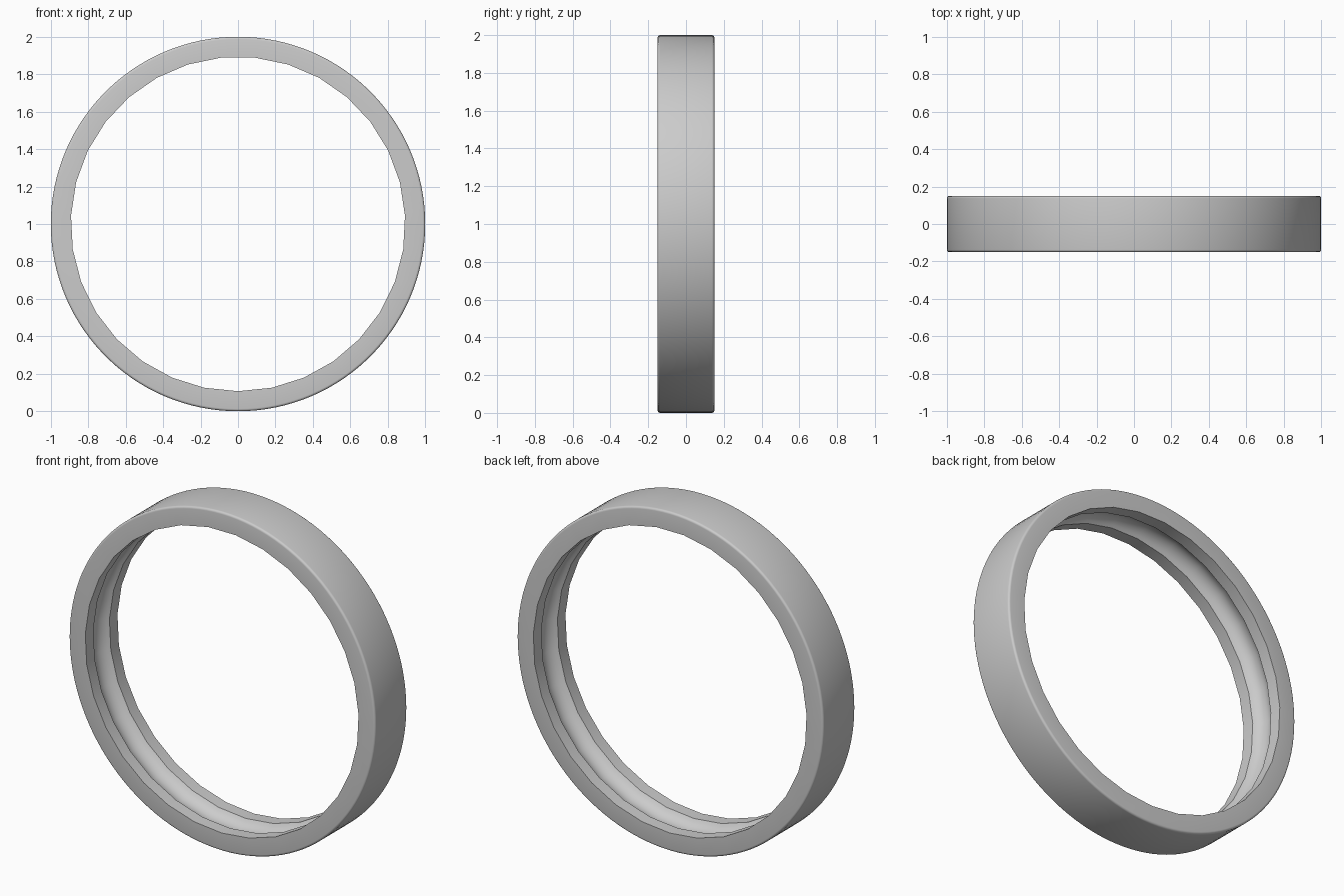
import bpy
import bmesh
from math import sin, cos, pi, asin, radians

cube = bpy.data.objects.get("Cube")
if cube:
    bpy.data.objects.remove(cube, do_unlink=True)

INNER_SIDES = 31
RATIO = 4                      # outer sides per inner side
OUTER_SIDES = INNER_SIDES * RATIO
R_OUT, R_IN, HALF = 1.0, 0.893, 0.15
FILLET = 0.013
GROOVE_HALF, GROOVE_DEPTH = 0.075, 0.045

steel = bpy.data.materials.new("brushed_grey")
steel.use_nodes = True
colour = (0.6, 0.6, 0.6, 1)
steel.diffuse_color = colour
steel.node_tree.nodes["Principled BSDF"].inputs["Base Color"].default_value = colour


def revolve(bm, profile, sides):
    """Spin (radius, y) points around the y axis; return the rings of vertices."""
    rings = []
    for r, y in profile:
        angles = [2 * pi * i / sides for i in range(sides)]
        rings.append([bm.verts.new((r * sin(a), y, 1 - r * cos(a))) for a in angles])
    for a, b in zip(rings, rings[1:]):
        for i in range(sides):
            j = (i + 1) % sides
            bm.faces.new((a[i], a[j], b[j], b[i]))
    return rings


# Outer wall with a small rounded edge front and back
steps = 4
front_edge = [(R_OUT - FILLET + FILLET * sin(t), -HALF + FILLET - FILLET * cos(t))
              for t in (pi / 2 * i / steps for i in range(steps + 1))]
outer_profile = front_edge + [(r, -y) for r, y in reversed(front_edge)]

# Bore: two plain lands with a round groove between them
arc_r = (GROOVE_HALF ** 2 + GROOVE_DEPTH ** 2) / (2 * GROOVE_DEPTH)
arc_centre = R_IN + GROOVE_DEPTH - arc_r
spread = asin(GROOVE_HALF / arc_r)
cuts = 10
groove = [(arc_centre + arc_r * cos(t), arc_r * sin(t))
          for t in (spread * (2 * i / cuts - 1) for i in range(cuts + 1))]
inner_profile = [(R_IN, -HALF)] + groove + [(R_IN, HALF)]

bm = bmesh.new()
outer = revolve(bm, outer_profile, OUTER_SIDES)
inner = revolve(bm, inner_profile, INNER_SIDES)

# Flat end faces joining the bore to the finer outer wall
for end in (0, -1):
    for i in range(INNER_SIDES):
        rim = [outer[end][(i * RATIO + k) % OUTER_SIDES] for k in range(RATIO + 1)]
        bm.faces.new(rim + [inner[end][(i + 1) % INNER_SIDES], inner[end][i]])

bmesh.ops.recalc_face_normals(bm, faces=bm.faces[:])
mesh = bpy.data.meshes.new("grooved_ring")
bm.to_mesh(mesh)
bm.free()
mesh.materials.append(steel)

ring = bpy.data.objects.new("grooved_ring", mesh)
bpy.context.collection.objects.link(ring)
bpy.ops.object.select_all(action="DESELECT")
ring.select_set(True)
bpy.context.view_layer.objects.active = ring
bpy.ops.object.shade_smooth_by_angle(angle=radians(35))
